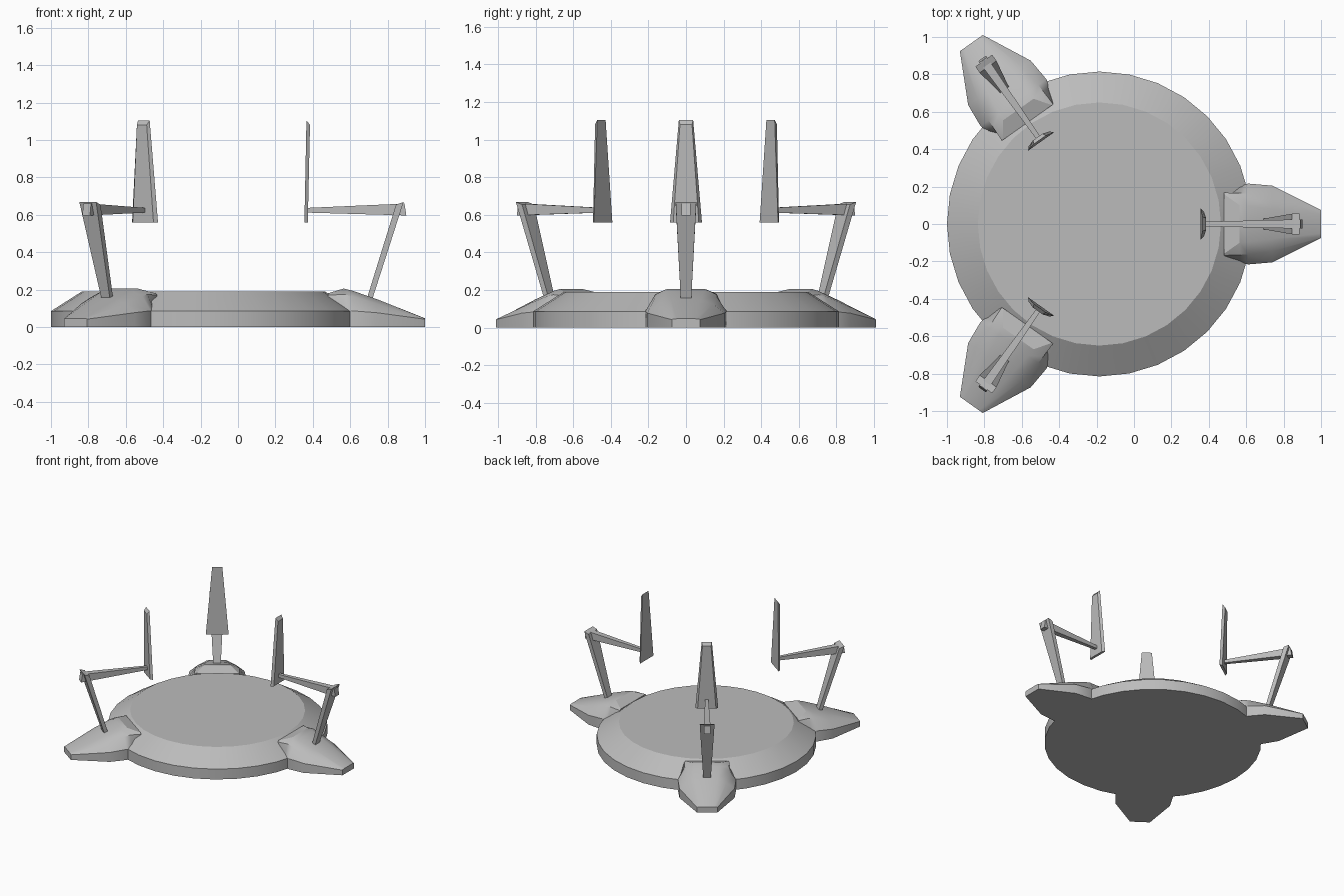
import bpy, bmesh, math
from mathutils import Matrix, Vector

if "Cube" in bpy.data.objects:
    bpy.data.objects.remove(bpy.data.objects["Cube"], do_unlink=True)

CENTRE = Vector((-0.185, 0, 0))

grey = bpy.data.materials.new("plain_grey")
grey.use_nodes = True
grey.diffuse_color = (0.5, 0.5, 0.5, 1)
grey.node_tree.nodes["Principled BSDF"].inputs["Base Color"].default_value = grey.diffuse_color


def loft(name, sections, angle=0, smooth=None):
    """Skin a list of equal-length point rings, cap both ends, turn about the disc centre."""
    bm = bmesh.new()
    rings = [[bm.verts.new(p) for p in ring] for ring in sections]
    n = len(rings[0])
    for a, b in zip(rings, rings[1:]):
        for i in range(n):
            j = (i + 1) % n
            bm.faces.new((a[i], a[j], b[j], b[i]))
    bm.faces.new(rings[0])
    bm.faces.new(rings[-1])
    bmesh.ops.recalc_face_normals(bm, faces=bm.faces)
    turn = Matrix.Rotation(math.radians(angle), 4, "Z")
    bm.transform(Matrix.Translation(CENTRE) @ turn @ Matrix.Translation(-CENTRE))
    mesh = bpy.data.meshes.new(name)
    bm.to_mesh(mesh)
    bm.free()
    mesh.materials.append(grey)
    obj = bpy.data.objects.new(name, mesh)
    bpy.context.collection.objects.link(obj)
    if smooth:
        bpy.ops.object.select_all(action="DESELECT")
        obj.select_set(True)
        bpy.context.view_layer.objects.active = obj
        bpy.ops.object.shade_smooth_by_angle(angle=math.radians(smooth))
    return obj


def circle(radius, z, n=32):
    return [CENTRE + Vector((radius * math.cos(math.tau * i / n),
                             radius * math.sin(math.tau * i / n), z)) for i in range(n)]


def foot_section(x, wall, shoulder, ridge):
    """Symmetric outline across the foot: ground, wall top, shoulder, ridge."""
    half = [(wall[0], 0), wall, shoulder, ridge]
    return [(x, y, z) for y, z in half] + [(x, -y, z) for y, z in reversed(half)]


def bar_end(inner, outer, half_in, half_out):
    """Four corners of a bar end; inner and outer are (x, z)."""
    return [(inner[0], -half_in, inner[1]), (inner[0], half_in, inner[1]),
            (outer[0], half_out, outer[1]), (outer[0], -half_out, outer[1])]


# Round base with sloped rim
loft("base_disc", [circle(0.815, 0), circle(0.815, 0.085), circle(0.65, 0.19)], smooth=25)

# Three identical stations: foot, leaning post, inward arm and upright panel
for side, angle in (("left", 0), ("back", 125.3), ("front", -125.3)):
    loft(side + "_foot", [
        foot_section(0.48, (0.165, 0.09), (0.168, 0.17), (0.16, 0.18)),
        foot_section(0.565, (0.205, 0.09), (0.165, 0.175), (0.1, 0.206)),
        foot_section(0.61, (0.216, 0.087), (0.163, 0.165), (0.095, 0.195)),
        foot_section(0.74, (0.205, 0.077), (0.145, 0.125), (0.08, 0.15)),
        foot_section(1.0, (0.075, 0.042), (0.072, 0.045), (0.05, 0.047)),
    ], angle, 30)
    loft(side + "_post", [bar_end((0.69, 0.155), (0.72, 0.155), 0.028, 0.028),
                          bar_end((0.845, 0.655), (0.885, 0.668), 0.055, 0.055)], angle)
    loft(side + "_arm", [bar_end((0.9, 0.597), (0.89, 0.66), 0.025, 0.025),
                         bar_end((0.365, 0.612), (0.365, 0.637), 0.012, 0.012)], angle)
    loft(side + "_panel", [bar_end((0.355, 0.558), (0.373, 0.56), 0.085, 0.068),
                           bar_end((0.366, 1.105), (0.385, 1.08), 0.038, 0.032)], angle)
